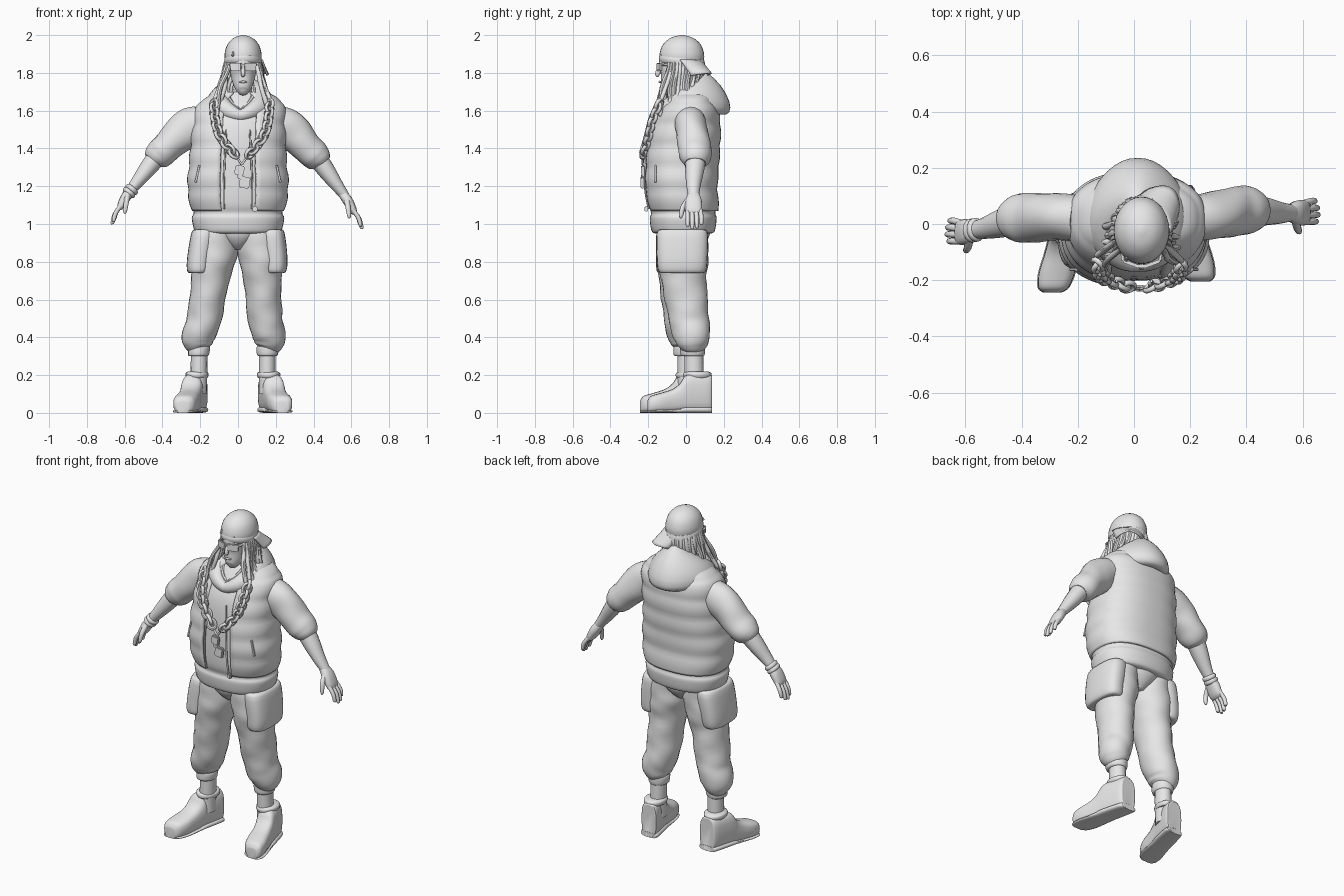
import bpy
import bmesh
import math
import random
from mathutils import Vector, Matrix

random.seed(4)
default_cube = bpy.data.objects.get("Cube")
if default_cube:
    bpy.data.objects.remove(default_cube)

grey = bpy.data.materials.new("plain grey")
grey.use_nodes = True
grey.diffuse_color = (.8, .8, .8, 1)
grey.node_tree.nodes["Principled BSDF"].inputs["Base Color"].default_value = grey.diffuse_color
UP, BACK = Vector((0, 0, 1)), Vector((0, 1, 0))


def finish(name, bm, thickness=0):
    """Turn a bmesh into a smooth shaded object with the shared material."""
    bmesh.ops.recalc_face_normals(bm, faces=bm.faces)
    mesh = bpy.data.meshes.new(name)
    bm.to_mesh(mesh)
    bm.free()
    mesh.materials.append(grey)
    mesh.shade_smooth()
    mesh.set_sharp_from_angle(angle=math.radians(45))
    obj = bpy.data.objects.new(name, mesh)
    bpy.context.scene.collection.objects.link(obj)
    if thickness:
        shell = obj.modifiers.new("thickness", "SOLIDIFY")
        shell.thickness = thickness


def skin(bm, rings, wrap=True, closed=False):
    """Bridge neighbouring rings of points with quads and cap open ends."""
    rings = [[bm.verts.new(p) for p in ring] for ring in rings]
    count, sides = len(rings), len(rings[0])
    for i in range(count if closed else count - 1):
        low, high = rings[i], rings[(i + 1) % count]
        for k in range(sides if wrap else sides - 1):
            n = (k + 1) % sides
            bm.faces.new((low[k], low[n], high[n], high[k]))
    if wrap and not closed:
        bm.faces.new(rings[0])
        bm.faces.new(rings[-1])


def smooth(rows, steps):
    """Resample rows of numbers with a spline through every row."""
    rows = [tuple(r) for r in rows]
    padded = [rows[0]] + rows + [rows[-1]]
    result = []
    for a, b, c, d in zip(padded, padded[1:], padded[2:], padded[3:]):
        for k in range(steps):
            t = k / steps
            result.append([q + .5 * t * (r - p + t * (2 * p - 5 * q + 4 * r - s + t * (3 * (q - r) + s - p)))
                           for p, q, r, s in zip(a, b, c, d)])
    return result + [rows[-1]]


def power(value, square):
    return math.copysign(abs(value) ** (2 / square), value)


def sweep(name, paths, sides=16, steps=4, ref=BACK, axis=None, square=2, gap=0, closed=False, mod=None,
          thickness=0):
    """Sweep oval sections along paths whose rows are x, y, z, half width, half depth."""
    bm = bmesh.new()
    for rows in paths:
        rows = rows if closed else smooth(rows, steps)
        points = [Vector(r[:3]) for r in rows]
        last, rings = len(rows) - 1, []
        for i, row in enumerate(rows):
            ahead = points[(i + 1) % len(rows)] if closed else points[min(i + 1, last)]
            behind = points[i - 1] if closed else points[max(i - 1, 0)]
            along = axis or (ahead - behind).normalized()
            u = ref.cross(along).normalized()
            v = along.cross(u)
            ring = []
            for k in range(sides + bool(gap)):
                a = gap - math.pi / 2 + k * (math.tau - 2 * gap) / sides
                scale = mod(a, points[i].z) if mod else 1
                ring.append(points[i] + scale * (u * power(math.cos(a), square) * max(row[3], .001)
                                                 + v * power(math.sin(a), square) * max(row[4], .001)))
            rings.append(ring)
        skin(bm, rings, wrap=not gap, closed=closed)
    finish(name, bm, thickness)


def tube(points, radius):
    return [(*p, radius, radius) for p in points]


def block(name, location, size, turn=0, axis="Y"):
    bm = bmesh.new()
    bmesh.ops.create_cube(bm, size=1, matrix=Matrix.Translation(location)
                          @ Matrix.Rotation(turn, 4, axis) @ Matrix.Diagonal((*size, 1)))
    bmesh.ops.bevel(bm, geom=bm.edges[:], offset=min(size) / 4, segments=2, affect="EDGES")
    finish(name, bm)


def folds(a, z):
    return 1 + .02 * math.sin(2 * a + 38 * z) + .012 * math.sin(3 * a - 61 * z)


def quilt(a, z):
    return .975 + .035 * abs(math.sin(math.pi * (z - 1.07) / .115))


# Torso: trousers seat, hooded top and quilted open vest
sweep("trousers_seat", [[(0, -.015, .865, .04, .08), (0, -.015, .9, .09, .118), (0, -.015, .95, .15, .142),
                         (0, -.015, 1.04, .2, .145)]], 24, axis=UP)
sweep("hooded_top", [[(0, -.015, .95, .205, .15), (0, -.015, .965, .23, .168), (0, -.015, 1.03, .245, .177),
                      (0, -.015, 1.06, .235, .17), (0, -.02, 1.12, .25, .18), (0, -.02, 1.3, .242, .18),
                      (0, -.01, 1.5, .235, .17), (.01, .01, 1.62, .19, .13), (.02, .01, 1.7, .08, .07)]],
      40, axis=UP, square=2.3)
sweep("vest", [[(0, -.012, 1.07, .25, .188), (0, -.027, 1.2, .268, .195), (0, -.02, 1.35, .258, .198),
                (.005, -.003, 1.5, .25, .188), (.012, .015, 1.6, .242, .16), (.015, .02, 1.64, .225, .138),
                (.02, .025, 1.675, .18, .115), (.02, .02, 1.7, .12, .09)]],
      56, 7, axis=UP, square=2.4, gap=.3, mod=quilt, thickness=.018)
for side in (-1, 1):
    sweep("vest_pocket_welt", [tube([(side * .205, -.162, 1.31), (side * .225, -.162, 1.22)], .006)], 8)
    sweep("vest_zip", [tube([(side * .062, -.203, 1.5), (side * .07, -.213, 1.35), (side * .075, -.218, 1.2),
                             (side * .075, -.198, 1.08)], .005)], 8)
block("zip_toggle", (.09, -.21, 1.08), (.025, .02, .03))


# Hood lying open round the neck, deep at the back and pointed at the front
def hood_point(t, p):
    depth = (1 - math.cos(t)) / 2
    wide = .03 + .01 * abs(math.sin(t)) + .075 * depth
    tall = .03 + .058 * depth ** .5
    out = wide * math.cos(p)
    return Vector((.013 + math.sin(t) * (.112 + out) * (1 - .2 * depth ** 3), -.005 - math.cos(t) * (.135 + out),
                   1.575 + .125 * depth ** .6 + tall * math.sin(p) - .8 * depth * out))


bm = bmesh.new()
turn = math.tau / 40
skin(bm, [[hood_point(i * turn, k * math.tau / 18) for k in range(18)] for i in range(40)], closed=True)
finish("hood", bm)
sweep("hood_rim", [tube([hood_point(i * turn, 2.2) for i in range(40)], .012)], 8, ref=UP, closed=True)


# Arms: the right one hangs a little further forward and higher
def arm(rows, side):
    if side > 0:
        return rows
    placed = []
    for x, y, z, *size in rows:
        p = min(max((x - .25) / .35, 0), 1)
        placed.append((-x - .01 * p, y - .07 * p, z + .025 * p, *size))
    return placed


for side, label in ((1, "left_"), (-1, "right_")):
    sweep(label + "sleeve", [arm([(.19, .02, 1.545, .085, .085), (.25, .025, 1.515, .1, .085),
                                  (.305, .035, 1.47, .098, .084), (.365, .045, 1.405, .082, .088),
                                  (.405, .05, 1.365, .078, .088), (.432, .05, 1.338, .068, .073),
                                  (.447, .05, 1.32, .05, .055)], side)],
          20, 6, mod=folds)
    sweep(label + "forearm", [arm([(.42, .05, 1.35, .052, .057), (.47, .045, 1.28, .046, .05),
                                   (.52, .04, 1.21, .035, .039), (.565, .04, 1.15, .025, .029)], side)])
    sweep(label + "palm", [arm([(.55, .04, 1.165, .023, .027), (.58, .04, 1.125, .027, .043),
                                (.607, .04, 1.075, .022, .045), (.62, .04, 1.055, .012, .036)], side)], square=2.5)
    fingers = []
    for i, reach in enumerate((.9, 1.05, 1, .8)):
        y = .008 + .022 * i
        fingers.append(arm([(.605, y, 1.08, .012, .012), (.61 + .03 * reach, y * 1.1, 1.07 - .04 * reach, .012, .012),
                            (.61 + .043 * reach, y * 1.1, 1.07 - .085 * reach, .01, .01),
                            (.61 + .044 * reach, y * 1.1, 1.07 - .092 * reach, .003, .003)], side))
    fingers.append(arm([(.575, .02, 1.135, .016, .018), (.582, -.015, 1.09, .014, .014),
                        (.588, -.026, 1.045, .011, .011), (.588, -.027, 1.03, .004, .004)], side))
    sweep(label + "fingers", fingers, 10)
for low, high in ((.55, .558), (.564, .572)):
    sweep("bracelet", [arm([(x, .04, 1.16 - 1.3 * (x - .555), r, r + .005)
                            for x, r in ((low - .004, .03), (low, .037), (high, .037), (high + .004, .03))], -1)])


# Legs: the right one stands further out and forward
def leg(rows, side):
    if side > 0:
        return rows
    shift = [min(.055, max(0, .09 * (.9 - r[2]))) for r in rows]
    return [(-r[0] - s, r[1] - .7 * s, *r[2:]) for r, s in zip(rows, shift)]


# Boot profile: share of the length from the heel, half width, height
foot = ((0, .035, .19), (.03, .053, .205), (.3, .058, .208), (.42, .058, .195), (.5, .058, .155), (.62, .06, .125),
        (.8, .064, .105), (.94, .055, .09), (.99, .038, .07), (1, .03, .06))
for side, label in ((1, "left_"), (-1, "right_")):
    sweep(label + "trouser_leg", [leg([(.108, -.018, 1, .11, .13), (.12, -.018, .85, .122, .138),
                                       (.13, -.01, .7, .1, .12), (.143, .015, .5, .092, .106),
                                       (.165, .03, .41, .088, .098), (.163, .035, .36, .074, .082),
                                       (.156, .035, .33, .05, .055)], side)], 24, 7, mod=folds)
    sweep(label + "cuff", [leg([(.156, .035, .3, .048, .055), (.156, .035, .31, .056, .064),
                                (.156, .035, .345, .058, .066), (.156, .035, .355, .05, .06)], side)], axis=UP)
    sweep(label + "cargo_pocket", [leg([(.197, -.02, .74, .035, .1), (.197, -.02, .75, .058, .125),
                                        (.197, -.02, .82, .065, .134), (.18, -.02, .955, .066, .134),
                                        (.175, -.02, .97, .045, .1)], side)], 24, axis=UP, square=2.7)
    sweep(label + "ankle", [leg([(.155, .045, .1, .045, .052), (.155, .04, .36, .044, .05)], side)])
    sweep(label + "boot_collar", [leg([(.162, .06, .185, .055, .07), (.162, .06, .195, .061, .076),
                                       (.162, .06, .21, .061, .074), (.162, .06, .218, .05, .06)], side)], axis=UP)
    for part, grow, flat in (("boot_foot", 0, 1), ("boot_sole", .003, .16)):
        rows = [(.156 + .08 * f, .138 - .343 * f, h * flat / 2, w + grow, h * flat / 2) for f, w, h in foot]
        placed = [(*r[:2], height[2], *r[3:]) for r, height in zip(leg([(*q[:2], 0, *q[3:]) for q in rows], side), rows)]
        sweep(label + part, [placed], 20, ref=UP, axis=-BACK, square=3)

# Head and face
CX = .027
sweep("neck", [[(.02, .01, 1.55, .065, .065), (.025, -.02, 1.76, .05, .055)]])
sweep("head", [[(CX, -.115, 1.695, .012, .014), (CX, -.105, 1.705, .032, .035), (CX, -.085, 1.735, .05, .056),
                (CX, -.06, 1.78, .064, .083), (CX, -.045, 1.84, .072, .1), (CX, -.03, 1.92, .07, .1)]], 24)
sweep("nose", [[(CX, -.138, 1.84, .007, .008), (CX, -.15, 1.795, .012, .014), (CX, -.142, 1.785, .006, .008)]], 10)
sweep("lips", [[(CX - .02, -.128, 1.752, .002, .003), (CX, -.138, 1.752, .007, .007),
                (CX + .02, -.128, 1.752, .002, .003)]], 8)
for side in (-1, 1):
    block("sunglasses_lens", (CX + side * .037, -.142, 1.832), (.062, .012, .042), side * .35, "Z")
    sweep("sunglasses_arm", [tube([(CX + side * .066, -.13, 1.842), (CX + side * .078, -.03, 1.845)], .006)],
          8, ref=UP)
block("sunglasses_bridge", (CX, -.15, 1.842), (.03, .012, .012))

# Backward cap with band, strap arch and drooping brim
sweep("cap", [[(CX, -.022, 1.86, .095, .115), (CX, -.022, 1.9, .098, .118), (CX, -.022, 1.95, .083, .1),
               (CX, -.022, 1.985, .05, .06), (CX, -.022, 2, .008, .01)]], 28)
band = [(CX + .093 * math.sin(a), -.022 - .114 * math.cos(a), 1.862 + .014 * math.cos(a), .007, .02)
        for a in (i * turn for i in range(40))]
sweep("cap_band", [band], 8, ref=UP, closed=True)
arch = [(CX - .01 + .045 * math.cos(a), -.13 + .03 * math.sin(a), 1.89 + .045 * math.sin(a))
        for a in (i * math.pi / 10 for i in range(11))]
sweep("cap_strap_arch", [tube(arch, .006)], 8, steps=1)
forward, across = Vector((.6, .8, 0)), Vector((.8, -.6, 0))
bm = bmesh.new()
rings = []
for i in range(7):
    out = i / 6
    rings.append([Vector((CX, -.022, 1.872)) + across * .09 * w * (1 - .15 * out)
                  + forward * (.1 * math.sqrt(1 - .7 * w * w) + .085 * out * (1 - .25 * w * w))
                  - UP * (.07 * out + .015 * w * w * out) for w in (k / 6 - 1 for k in range(13))])
skin(bm, rings, wrap=False)
finish("cap_brim", bm, .01)

# Rope-like hair locks hanging from under the cap and spreading over the chest
locks = []
for side in (-1, 1):
    for i in range(16):
        t = .92 + i * (math.pi - .97) / 15
        s, c = side * math.sin(t), math.cos(t)
        wob = [random.uniform(-.018, .018) for k in range(4)]
        spread = max(c, 0) * .03
        reach = .19 if c > 0 else .13
        end = 1.6 + .06 * (1 - c) + 2 * wob[0]
        r = random.uniform(.01, .014)
        tip = (CX - .005 + (.14 + spread) * s + wob[2], -.03 - reach * c + wob[3])
        locks.append([(CX + .08 * s, -.022 - .1 * c, 1.885, r, r),
                      (CX + .1 * s, -.024 - .115 * c, 1.81, r, r),
                      (CX + (.115 + spread) * s + wob[1], -.03 - (reach - .03) * c, 1.72, r * 1.1, r * 1.1),
                      (*tip, end, r, r), (*tip, end - .012, .003, .003)])
sweep("hair_locks", locks, 8)

# Heavy chain of alternating links, thin cords and a pendant
for side in (-1, 1):
    path = smooth([(.02 + side * x, y, z) for x, y, z in
                   ((.148, -.14, 1.64), (.14, -.178, 1.55), (.112, -.2, 1.46), (.035, -.226, 1.365))], 4)
    for i, (start, end) in enumerate(zip(path, path[1:])):
        start, end = Vector(start), Vector(end)
        along = (end - start).normalized()
        normal = (along.cross(BACK) * (.8 if i % 2 else -.8) - BACK).normalized()
        wide = normal.cross(along).normalized()
        normal = along.cross(wide).normalized()
        loop = [(start + end) / 2 + along * .028 * math.cos(a) + wide * .021 * math.sin(a)
                for a in (k * math.tau / 16 for k in range(16))]
        sweep("chain_link", [tube(loop, .01)], 8, ref=normal, closed=True)
    sweep("pendant_cord", [tube([(.02 + side * .035, -.228, 1.365), (.02, -.23, 1.315)], .006)], 8)
block("pendant_upper", (.008, -.228, 1.285), (.05, .02, .05), .15)
block("pendant_lower", (.035, -.23, 1.22), (.055, .022, .06), .15)
block("pendant_tooth", (.012, -.228, 1.25), (.03, .018, .025), .15)
